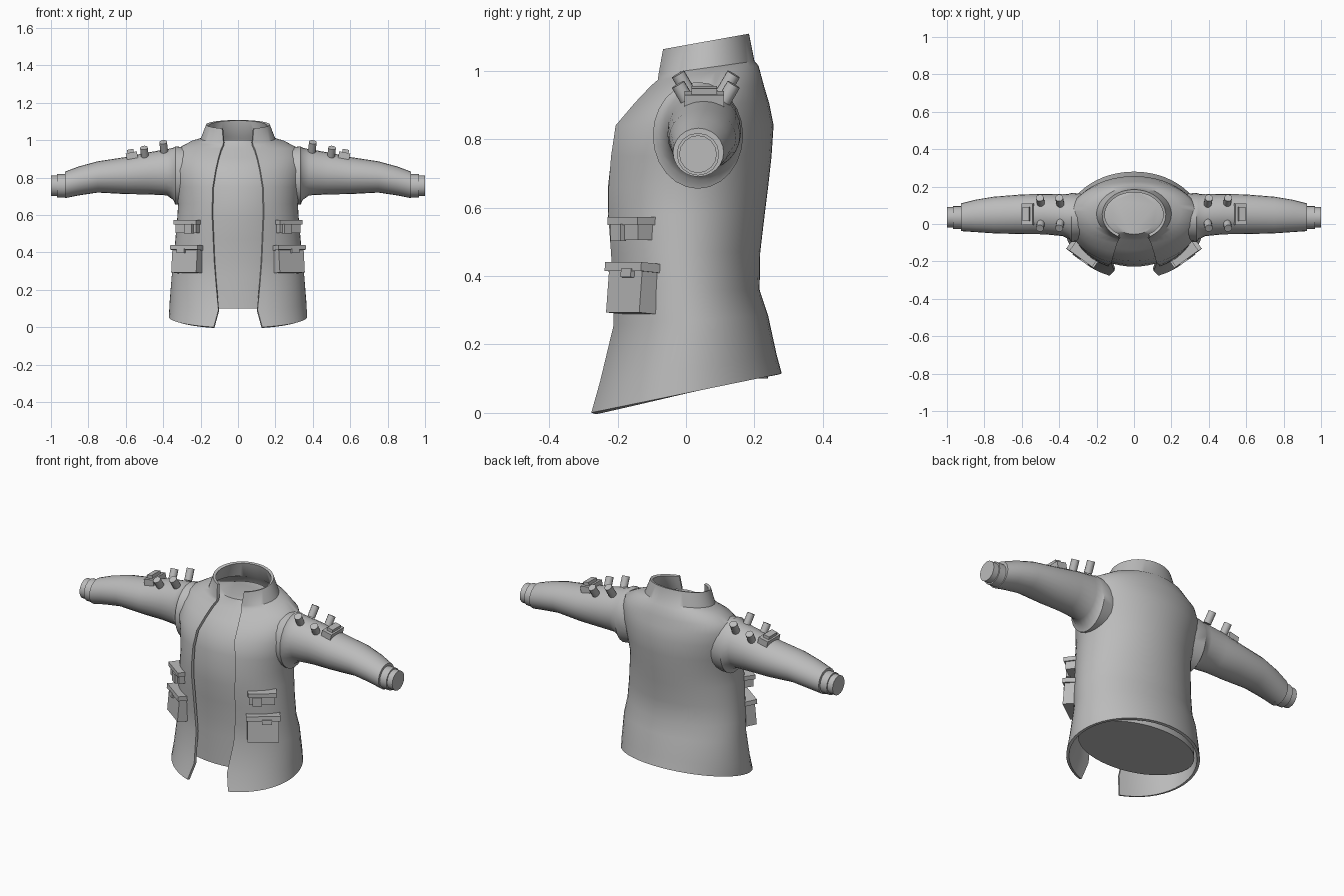
import bpy, bmesh
from math import sin, cos, pi, asin, radians
from mathutils import Matrix, Vector

cube = bpy.data.objects.get("Cube")
if cube:
    bpy.data.objects.remove(cube, do_unlink=True)

cloth = bpy.data.materials.new("plain_grey")
cloth.use_nodes = True
GREY = (0.5, 0.5, 0.5, 1)
cloth.diffuse_color = GREY
cloth.node_tree.nodes["Principled BSDF"].inputs["Base Color"].default_value = GREY


def finish(name, bm, mirror=False, thickness=0, angle=35):
    """Turn a bmesh into a shaded object, optionally mirrored or thickened."""
    mesh = bpy.data.meshes.new(name)
    bm.to_mesh(mesh)
    bm.free()
    mesh.materials.append(cloth)
    obj = bpy.data.objects.new(name, mesh)
    bpy.context.scene.collection.objects.link(obj)
    bpy.ops.object.select_all(action='DESELECT')
    obj.select_set(True)
    bpy.context.view_layer.objects.active = obj
    if thickness:
        mod = obj.modifiers.new("thickness", 'SOLIDIFY')
        mod.thickness = thickness
        mod.offset = -1
        bpy.ops.object.modifier_apply(modifier=mod.name)
    if mirror:
        mod = obj.modifiers.new("mirror", 'MIRROR')
        mod.use_mirror_merge = False
        bpy.ops.object.modifier_apply(modifier=mod.name)
    bpy.ops.object.shade_smooth_by_angle(angle=radians(angle))
    return obj


def loft(rings, closed=False, caps=False):
    """Skin a list of point rings."""
    bm = bmesh.new()
    rows = [[bm.verts.new(p) for p in ring] for ring in rings]
    n = len(rows[0])
    for low, high in zip(rows, rows[1:]):
        for i in range(n if closed else n - 1):
            j = (i + 1) % n
            bm.faces.new((low[i], low[j], high[j], high[i]))
    if caps:
        bm.faces.new(rows[0][::-1])
        bm.faces.new(rows[-1])
        bmesh.ops.recalc_face_normals(bm, faces=bm.faces)
    return bm


def section(z, tilt, w, front, back, gap, n=48):
    """Horizontal ellipse ring, left open at the front when gap is set."""
    cy, ry = (front + back) / 2, (back - front) / 2
    start = asin(gap / w)
    steps = n if gap else n + 1
    ring = []
    for i in range(n + 1 if gap else n):
        t = start + (2 * pi - 2 * start) * i / (steps if gap else n)
        y = cy - ry * cos(t)
        ring.append((w * sin(t), y, z + tilt * y))
    return ring


# Jacket shell: height, tilt, half width, front, back, half opening
ROWS = [
    (0.0575, 0.205, 0.37, -0.295, 0.28, 0.13),
    (0.13, 0.15, 0.366, -0.262, 0.265, 0.105),
    (0.27, 0.06, 0.355, -0.225, 0.24, 0.12),
    (0.36, 0, 0.345, -0.228, 0.215, 0.128),
    (0.47, 0, 0.335, -0.238, 0.217, 0.133),
    (0.58, 0, 0.325, -0.25, 0.23, 0.138),
    (0.66, 0, 0.32, -0.25, 0.24, 0.138),
    (0.75, 0, 0.333, -0.24, 0.25, 0.135),
    (0.84, 0, 0.35, -0.22, 0.256, 0.12),
    (0.905, 0, 0.347, -0.16, 0.243, 0.105),
    (0.955, 0, 0.325, -0.11, 0.228, 0.09),
    (0.985, 0.14, 0.25, -0.09, 0.212, 0.08),
    (1.0, 0.14, 0.2, -0.092, 0.2, 0.078),
    (1.075, 0.18, 0.17, -0.085, 0.184, 0.085),
]
finish("jacket_shell", loft([section(*r) for r in ROWS]), thickness=0.015, angle=40)

# Closed inner torso seen through the opening and the neck
inset = 0.022
inner = [section(0.1, 0, 0.335, -0.205, 0.24, 0)]
for z, tilt, w, front, back, gap in ROWS[2:11]:
    inner.append(section(z, 0, w - inset, front + inset, back - inset, 0))
inner.append(section(0.98, 0, 0.22, -0.065, 0.185, 0))
inner.append(section(1.0, 0, 0.13, -0.055, 0.17, 0))
finish("inner_torso", loft(inner, closed=True, caps=True), angle=40)


def tube(stations, n=24):
    """Rings across x: position, back-front centre and radius, bottom, top."""
    return [[(x, cy + ry * cos(2 * pi * i / n),
              (lo + hi) / 2 + (hi - lo) / 2 * sin(2 * pi * i / n))
             for i in range(n)] for x, cy, ry, lo, hi in stations]


# Sleeves with a wider armhole seam
SLEEVE = [
    (0.27, 0.035, 0.125, 0.66, 0.96),
    (0.335, 0.035, 0.132, 0.655, 0.967),
    (0.345, 0.04, 0.122, 0.68, 0.96),
    (0.38, 0.047, 0.112, 0.705, 0.952),
    (0.48, 0.053, 0.108, 0.71, 0.935),
    (0.6, 0.052, 0.106, 0.712, 0.91),
    (0.75, 0.048, 0.098, 0.72, 0.887),
    (0.85, 0.043, 0.086, 0.705, 0.86),
    (0.925, 0.036, 0.074, 0.69, 0.832),
]
finish("sleeves", loft(tube(SLEEVE), closed=True, caps=True), mirror=True)

# Two stepped cuff bands
for name, x0, x1, r in (("cuff_band", 0.9, 0.967, 0.062), ("cuff_end", 0.95, 1.0, 0.055)):
    band = [(x, 0.035, r, 0.756 - r, 0.756 + r) for x in (x0, x1)]
    finish(name, loft(tube(band, 16), closed=True, caps=True), mirror=True)


def boxes(name, frame, parts):
    """Boxes given by centre and size in a local frame, mirrored to both sides."""
    bm = bmesh.new()
    for centre, size in parts:
        bmesh.ops.create_cube(bm, size=1, matrix=frame @ Matrix.Translation(centre)
                              @ Matrix.Diagonal((*size, 1)))
    finish(name, bm, mirror=True)


# Front pouches, turned to follow the body
yaw = Matrix.Rotation(radians(36), 4, 'Z')
lean = Matrix.Rotation(radians(-5), 4, 'X')
boxes("upper_pouch", Matrix.Translation((0.262, -0.155, 0.535)) @ yaw, [
    ((0, 0, 0), (0.135, 0.06, 0.06)),
    ((0, -0.003, 0.026), (0.15, 0.07, 0.024)),
    ((-0.025, -0.035, -0.008), (0.05, 0.02, 0.05)),
])
boxes("lower_pouch", Matrix.Translation((0.265, -0.15, 0.36)) @ yaw @ lean, [
    ((0, 0, 0), (0.165, 0.075, 0.14)),
    ((0, -0.004, 0.064), (0.18, 0.088, 0.026)),
    ((0.02, -0.043, 0.045), (0.05, 0.016, 0.025)),
])

# Shoulder buckle
slope = Matrix.Rotation(radians(12), 4, 'Y')
boxes("shoulder_buckle", Matrix.Translation((0.567, 0.053, 0.915)) @ slope, [
    ((0, 0, 0), (0.06, 0.115, 0.04)),
    ((0.003, 0, 0.02), (0.035, 0.075, 0.035)),
])

# Four shoulder studs per sleeve, leaning away from the arm
bm = bmesh.new()
for x, z in ((0.397, 0.962), (0.5, 0.932)):
    for side in (-1, 1):
        lean_out = Vector((0.1, 0.5 * side, 0.85)).to_track_quat('Z', 'Y').to_matrix().to_4x4()
        spot = Matrix.Translation((x, 0.058 + 0.065 * side, z))
        bmesh.ops.create_cone(bm, cap_ends=True, segments=12, radius1=0.021, radius2=0.021,
                              depth=0.065, matrix=spot @ lean_out)
finish("shoulder_studs", bm, mirror=True)
